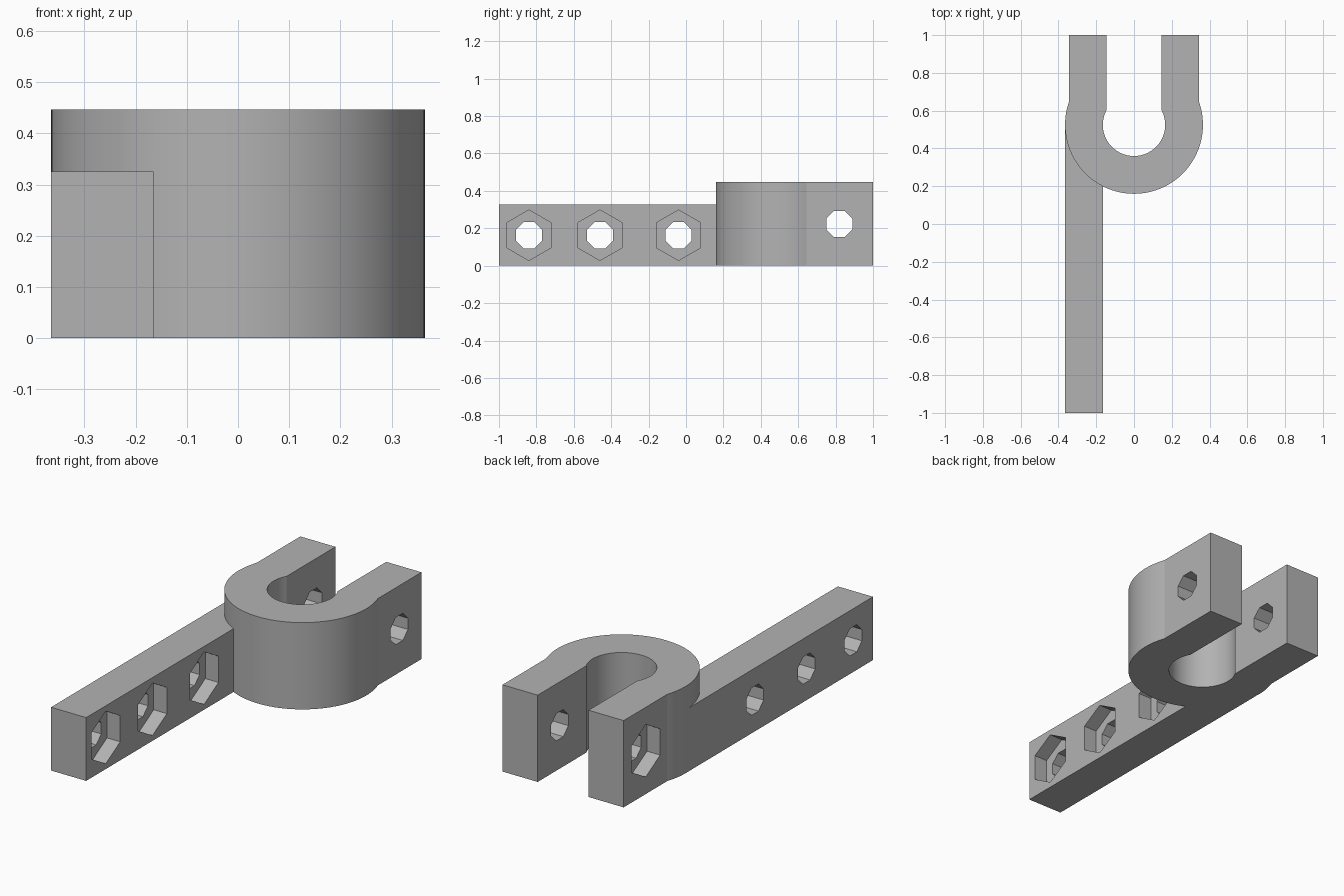
import bpy, bmesh, math
from mathutils import Matrix

default = bpy.data.objects.get("Cube")
if default:
    bpy.data.objects.remove(default, do_unlink=True)

# Single material
GREY = 0.45
grey = bpy.data.materials.new("plain grey")
grey.use_nodes = True
grey.diffuse_color = (GREY, GREY, GREY, 1)
grey.node_tree.nodes["Principled BSDF"].inputs["Base Color"].default_value = (GREY, GREY, GREY, 1)

# Main dimensions
RING_Y, R_OUT, R_IN = 0.525, 0.365, 0.165
LEG_OUT, LEG_IN = 0.345, 0.145
CLAMP_H, ARM_H = 0.447, 0.326
HOLE_R, NUT_R, NUT_DEPTH = 0.0757, 0.135, 0.075


def new_object(name, bm):
    bmesh.ops.recalc_face_normals(bm, faces=bm.faces)
    mesh = bpy.data.meshes.new(name)
    bm.to_mesh(mesh)
    bm.free()
    mesh.materials.append(grey)
    obj = bpy.data.objects.new(name, mesh)
    bpy.context.collection.objects.link(obj)
    return obj


def extrude_profile(name, points, height):
    bm = bmesh.new()
    face = bm.faces.new([bm.verts.new((x, y, 0)) for x, y in points])
    top = bmesh.ops.extrude_face_region(bm, geom=[face])["geom"]
    bmesh.ops.translate(bm, vec=(0, 0, height),
                        verts=[v for v in top if isinstance(v, bmesh.types.BMVert)])
    return new_object(name, bm)


def arc(radius, leg_x, steps):
    """Arc around the front of the ring, from the left leg to the right leg."""
    start = math.acos(leg_x / radius)
    end = -math.pi - start
    angles = [start + (end - start) * i / steps for i in range(steps + 1)]
    return [(radius * math.cos(a), RING_Y + radius * math.sin(a)) for a in angles]


def prism(bm, sides, radius, x0, x1, y, z, turn=0):
    """Prism lying along x."""
    place = (Matrix.Translation(((x0 + x1) / 2, y, z))
             @ Matrix.Rotation(math.pi / 2, 4, 'Y'))
    made = bmesh.ops.create_cone(bm, cap_ends=True, segments=sides, radius1=radius,
                                 radius2=radius, depth=x1 - x0,
                                 matrix=Matrix.Rotation(turn, 4, 'Z'))
    bmesh.ops.transform(bm, matrix=place, verts=made["verts"])


def boolean(target, other, operation):
    mod = target.modifiers.new(operation.lower(), 'BOOLEAN')
    mod.operation = operation
    mod.solver = 'EXACT'
    mod.object = other
    bpy.ops.object.select_all(action='DESELECT')
    bpy.context.view_layer.objects.active = target
    target.select_set(True)
    bpy.ops.object.modifier_apply(modifier=mod.name)
    bpy.data.objects.remove(other, do_unlink=True)


# Open ring with two clamping legs
outline = [(LEG_OUT, 1)] + arc(R_OUT, LEG_OUT, 96) + [(-LEG_OUT, 1), (-LEG_IN, 1)]
outline += arc(R_IN, LEG_IN, 80)[::-1] + [(LEG_IN, 1)]
clamp = extrude_profile("clamp_bracket", outline, CLAMP_H)

# Straight arm merging into the right side of the ring
arm = extrude_profile("mounting_arm", [(-R_OUT, -1), (-R_IN, -1), (-R_IN, 0.5), (-R_OUT, 0.5)], ARM_H)
boolean(clamp, arm, 'UNION')

# Octagonal bolt holes through the arm and through both legs
bolts = bmesh.new()
EIGHTH = math.pi / 8
arm_holes = (-0.84, -0.46, -0.04)
for y in arm_holes:
    prism(bolts, 8, HOLE_R, -0.5, -0.1, y, ARM_H / 2, EIGHTH)
prism(bolts, 8, HOLE_R, -0.5, 0.5, 0.82, CLAMP_H / 2, EIGHTH)
boolean(clamp, new_object("bolt_hole_cutter", bolts), 'DIFFERENCE')

# Hexagonal nut pockets: inner face of the arm, outer face of the right leg
nuts = bmesh.new()
for y in arm_holes:
    prism(nuts, 6, NUT_R, -R_IN - NUT_DEPTH, -0.1, y, ARM_H / 2, math.pi / 2)
prism(nuts, 6, NUT_R, -0.5, -LEG_OUT + NUT_DEPTH, 0.82, CLAMP_H / 2, math.pi / 2)
boolean(clamp, new_object("nut_pocket_cutter", nuts), 'DIFFERENCE')

# Smooth ring walls, crisp edges elsewhere
bpy.ops.object.select_all(action='DESELECT')
clamp.select_set(True)
bpy.context.view_layer.objects.active = clamp
bpy.ops.object.shade_smooth_by_angle(angle=math.radians(15))
